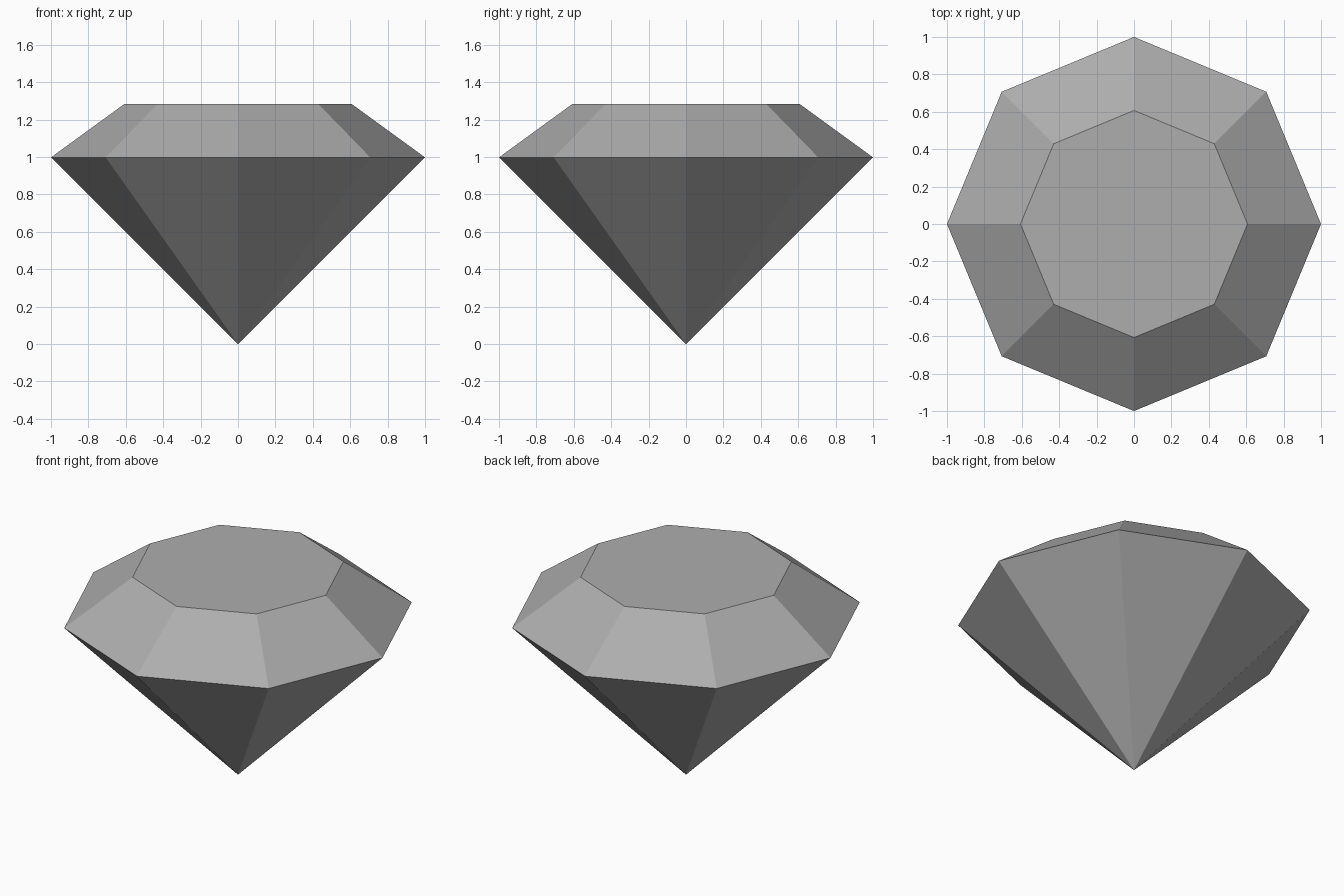
import bpy
import bmesh
from math import cos, sin, pi

cube = bpy.data.objects.get("Cube")
if cube:
    bpy.data.objects.remove(cube, do_unlink=True)

SIDES = 8
GIRDLE_R, GIRDLE_Z = 1.0, 0.998
TABLE_R, TABLE_Z = 0.607, 1.284

# Plain grey stone
grey = bpy.data.materials.new("mid_grey")
grey.use_nodes = True
colour = (0.42, 0.42, 0.42, 1.0)
grey.diffuse_color = colour
grey.node_tree.nodes["Principled BSDF"].inputs["Base Color"].default_value = colour

bm = bmesh.new()


def ring(radius, z):
    """Corner points of one level of the cut."""
    return [bm.verts.new((radius * cos(2 * pi * i / SIDES),
                          radius * sin(2 * pi * i / SIDES), z))
            for i in range(SIDES)]


tip = bm.verts.new((0, 0, 0))
girdle = ring(GIRDLE_R, GIRDLE_Z)
table = ring(TABLE_R, TABLE_Z)

# Pavilion facets below the girdle, crown facets above it
for i in range(SIDES):
    j = (i + 1) % SIDES
    bm.faces.new((tip, girdle[j], girdle[i]))
    bm.faces.new((girdle[i], girdle[j], table[j], table[i]))

# Flat table on top
bm.faces.new(table)
bmesh.ops.recalc_face_normals(bm, faces=bm.faces[:])

mesh = bpy.data.meshes.new("cut_gem")
bm.to_mesh(mesh)
bm.free()
mesh.materials.append(grey)
gem = bpy.data.objects.new("cut_gem", mesh)
bpy.context.collection.objects.link(gem)
